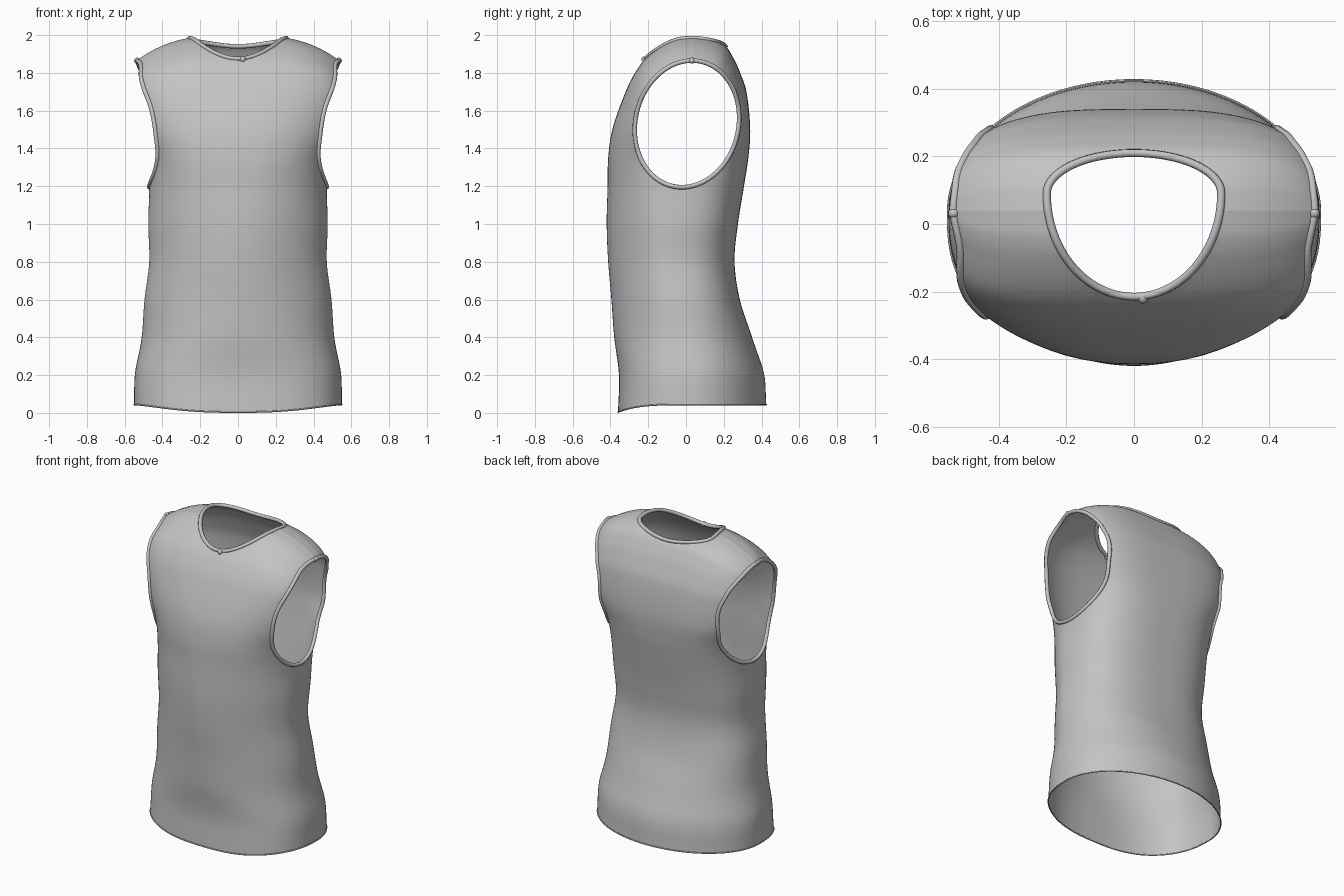
import bpy, bmesh, math
from mathutils import Vector
from mathutils.bvhtree import BVHTree

cube = bpy.data.objects.get("Cube")
if cube:
    bpy.data.objects.remove(cube, do_unlink=True)

GREY = (0.55, 0.55, 0.55, 1)
cloth = bpy.data.materials.new("grey cloth")
cloth.use_nodes = True
cloth.diffuse_color = GREY
bsdf = next(n for n in cloth.node_tree.nodes if n.type == 'BSDF_PRINCIPLED')
bsdf.inputs["Base Color"].default_value = GREY

# Body profile: height, half width, front y, back y,
# then how square the front and back halves of the section are
PROFILE = [
    (0, .55, -.36, .425, 2.6, 2), (.2, .545, -.355, .412, 2.5, 2),
    (.4, .51, -.38, .35, 2.1, 2.2), (.6, .495, -.395, .285, 1.9, 2.5),
    (.8, .47, -.412, .257, 1.85, 2.6), (1, .475, -.42, .275, 1.9, 2.7),
    (1.2, .47, -.415, .307, 2.1, 2.8), (1.35, .48, -.412, .33, 2.3, 3),
    (1.5, .537, -.39, .34, 2.4, 3.2), (1.7, .575, -.32, .32, 2.9, 3.2),
    (1.8, .575, -.27, .287, 3.3, 3.4), (1.88, .565, -.21, .25, 3.6, 3.6),
    (1.95, .55, -.12, .2, 3.6, 3.6), (1.99, .54, -.035, .115, 3.6, 3.6),
    (2, .535, .04, .04, 3.6, 3.6)]
COLUMNS, ROWS = 160, 110


def slope(i, k):
    lo, hi = PROFILE[max(i - 1, 0)], PROFILE[min(i + 1, len(PROFILE) - 1)]
    return (hi[k] - lo[k]) / (hi[0] - lo[0])


def section(s):
    """Smoothly interpolated profile values at height s."""
    i = max(j for j in range(len(PROFILE) - 1) if PROFILE[j][0] <= s)
    p, q = PROFILE[i], PROFILE[i + 1]
    h = q[0] - p[0]
    t = (s - p[0]) / h
    ease = t * t * (3 - 2 * t)
    return [p[k] + (q[k] - p[k]) * ease
            + h * t * (1 - t) * (slope(i, k) * (1 - t) - slope(i + 1, k) * t)
            for k in range(1, len(p))]


def power(v, e):
    return math.copysign(abs(v) ** e, v)


def body_point(s, a):
    width, front, back, front_n, back_n = section(s)
    c, d = math.cos(a), math.sin(a)
    n = back_n if d > 0 else front_n
    x = width * power(c, 2 / n)
    y = (front + back) / 2 + (back - front) / 2 * power(d, 2 / n)
    # Sloping shoulders and a hem that dips at the front
    rise = min(max((s - 1.2) / .8, 0), 1) ** 2
    z = s - .13 * rise * abs(x / .53) ** 3
    z += .04 * max(1 - s / .3, 0) * (1 - max(-d, 0) ** 3)
    return Vector((x, y, z))


# Closed body surface, denser towards the shoulders
bm = bmesh.new()
rings = []
for r in range(ROWS + 1):
    s = 2 * math.sin(math.pi / 2 * r / ROWS)
    rings.append([bm.verts.new(body_point(min(s, 2), math.tau * c / COLUMNS))
                  for c in range(COLUMNS)])
for low, high in zip(rings, rings[1:]):
    for c in range(COLUMNS):
        e = (c + 1) % COLUMNS
        bm.faces.new((low[c], low[e], high[e], high[c]))
bmesh.ops.remove_doubles(bm, verts=rings[-1], dist=.0002)
surface = BVHTree.FromBMesh(bm)


# Openings: each maps a point to plane coordinates and back to the cloth
class Opening:
    def __init__(self, name, side, centre, radius, up, down, lean):
        self.name, self.side, self.centre = name, side, centre
        self.radius, self.up, self.down, self.lean = radius, up, down, lean

    def offset(self, co):
        u, v = (co.y, co.z) if self.side else (co.x, co.y)
        v -= self.centre[1]
        u -= self.centre[0] + self.lean * v
        return u / self.radius, v / (self.up if v > 0 else self.down)

    def contains(self, co):
        near = co.x * self.side > .3 if self.side else co.z > 1.7
        return near and math.hypot(*self.offset(co)) < 1

    def rim(self, a):
        v = math.sin(a)
        v *= self.up if v > 0 else self.down
        u = self.centre[0] + self.radius * math.cos(a) + self.lean * v
        v += self.centre[1]
        if self.side:
            start, ray = Vector((self.side, u, v)), Vector((-self.side, 0, 0))
            guess = Vector((self.side * .53, u, v))
        else:
            start, ray = Vector((u, v, 3)), Vector((0, 0, -1))
            guess = Vector((u, v, 1.98))
        hit = surface.ray_cast(start, ray)[0]
        if hit is None or (hit - guess).length > .25:
            hit = surface.find_nearest(guess)[0]
        return hit


openings = [Opening("neck", 0, (0, .09), .258, .12, .305, 0)]
for label, sign in (("left", 1), ("right", -1)):
    openings.append(Opening(label + "_armhole", sign, (.005, 1.53),
                            .275, .335, .335, .08))

cut = [v for v in bm.verts if any(o.contains(v.co) for o in openings)]
bmesh.ops.delete(bm, geom=cut, context='VERTS')
loose = [v for v in bm.verts if not v.link_faces]
bmesh.ops.delete(bm, geom=loose, context='VERTS')

# Pull the ragged cut edges onto clean rims
for v in bm.verts:
    if v.is_boundary and v.co.z > .5:
        side = 0 if abs(v.co.x) < .34 else math.copysign(1, v.co.x)
        o = next(o for o in openings if o.side == side)
        u, w = o.offset(v.co)
        v.co = o.rim(math.atan2(w, u))
bmesh.ops.dissolve_degenerate(bm, dist=.0004, edges=bm.edges)
bmesh.ops.recalc_face_normals(bm, faces=bm.faces)
for f in bm.faces:
    f.smooth = True
mesh = bpy.data.meshes.new("shirt_body")
bm.to_mesh(mesh)
bm.free()
mesh.materials.append(cloth)
bpy.context.collection.objects.link(bpy.data.objects.new("shirt_body", mesh))


def trim(name, points, depth):
    """Rolled fabric edge along a closed loop."""
    curve = bpy.data.curves.new(name, 'CURVE')
    curve.dimensions = '3D'
    curve.bevel_depth = depth
    curve.bevel_resolution = 2
    spline = curve.splines.new('POLY')
    spline.points.add(len(points) - 1)
    for p, co in zip(spline.points, points):
        p.co = (*co, 1)
    spline.use_cyclic_u = True
    spline.use_smooth = True
    curve.materials.append(cloth)
    bpy.context.collection.objects.link(bpy.data.objects.new(name, curve))


turn = [math.tau * i / 96 for i in range(96)]
for o in openings:
    trim(o.name + "_trim", [o.rim(a) for a in turn], .012)
trim("hem_trim", [body_point(0, a) + Vector((0, 0, .004)) for a in turn], .004)


# Small gathered knots where the trims are joined
def knot(name, location):
    bpy.ops.mesh.primitive_uv_sphere_add(segments=12, ring_count=8,
                                         radius=.016, location=location)
    ob = bpy.context.object
    ob.name = name
    ob.data.materials.append(cloth)
    bpy.ops.object.shade_smooth()


knot("neck_knot", openings[0].rim(-math.pi / 2 + .1) + Vector((0, -.006, -.004)))
for o in openings[1:]:
    knot(o.name + "_knot", o.rim(math.pi / 2))
